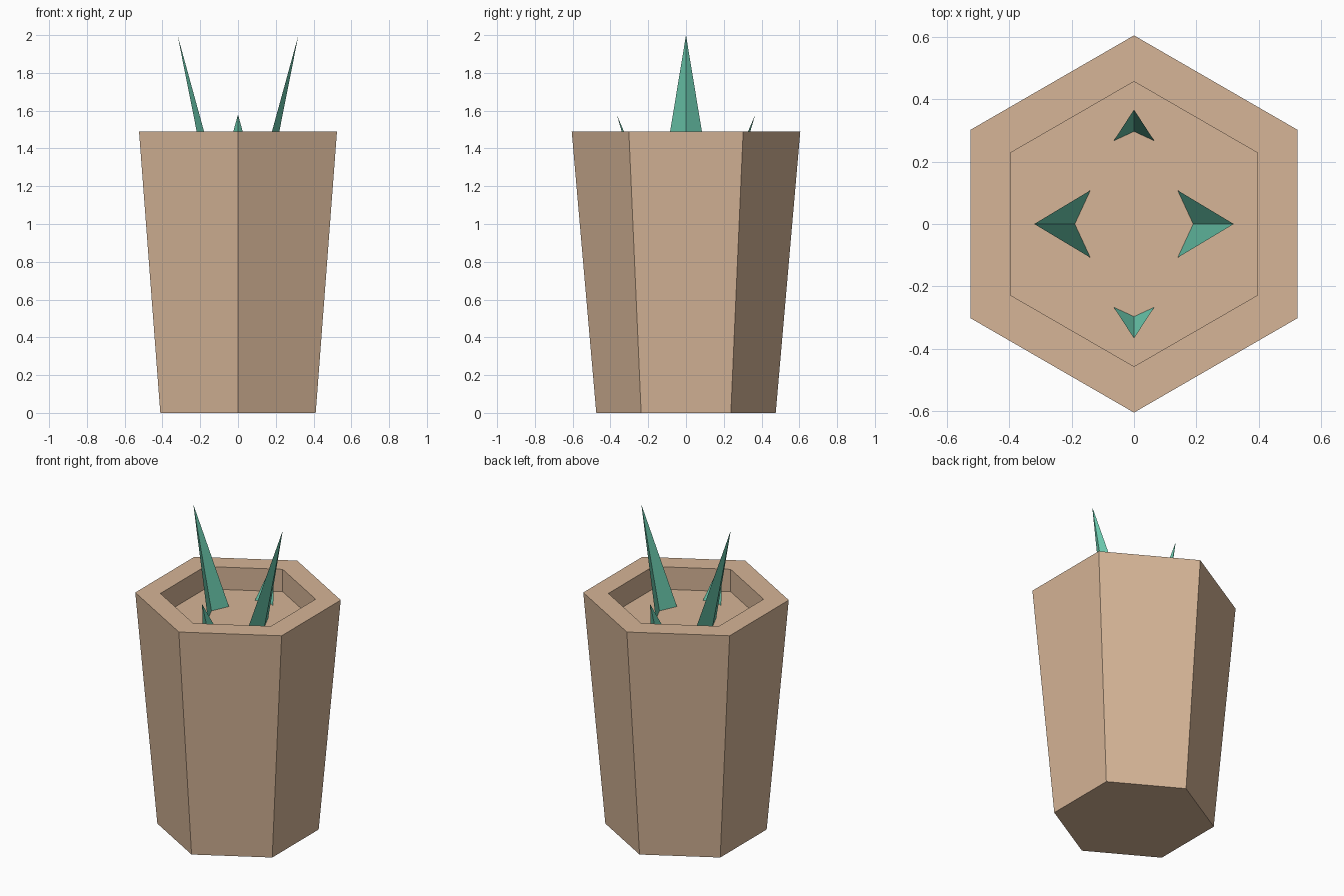
import bpy
import bmesh
from math import cos, sin, pi
from mathutils import Matrix

cube = bpy.data.objects.get("Cube")
if cube:
    bpy.data.objects.remove(cube, do_unlink=True)

RIM_Z = 1.49
FLOOR_Z = 1.345


def make_material(name, rgb):
    mat = bpy.data.materials.new(name)
    mat.use_nodes = True
    colour = (*rgb, 1.0)
    mat.diffuse_color = colour
    mat.node_tree.nodes["Principled BSDF"].inputs["Base Color"].default_value = colour
    return mat


def add_object(name, bm, mat):
    mesh = bpy.data.meshes.new(name)
    bm.to_mesh(mesh)
    bm.free()
    mesh.materials.append(mat)
    obj = bpy.data.objects.new(name, mesh)
    bpy.context.collection.objects.link(obj)
    return obj


clay = make_material("clay", (0.672, 0.462, 0.309))
leaf_green = make_material("leaf green", (0.150, 0.604, 0.434))

# Hexagonal pot: rings from the base up the outside, over the rim, down to the floor
bm = bmesh.new()
rings = []
for radius, z in [(0.475, 0), (0.605, RIM_Z), (0.457, RIM_Z), (0.457, FLOOR_Z)]:
    angles = [pi / 2 + i * pi / 3 for i in range(6)]
    rings.append([bm.verts.new((radius * cos(a), radius * sin(a), z)) for a in angles])
for low, high in zip(rings, rings[1:]):
    for i in range(6):
        j = (i + 1) % 6
        bm.faces.new((low[i], low[j], high[j], high[i]))
bm.faces.new(list(reversed(rings[0])))
bm.faces.new(rings[-1])
bmesh.ops.recalc_face_normals(bm, faces=bm.faces)
add_object("pot", bm, clay)


# Folded blade leaning outward along +x, turned about the pot axis
def add_leaf(name, angle, edge_x, fold_x, tip_x, half_width, tip_z):
    bm = bmesh.new()
    tip = bm.verts.new((tip_x, 0, tip_z))
    fold = bm.verts.new((fold_x, 0, FLOOR_Z))
    left = bm.verts.new((edge_x, half_width, FLOOR_Z))
    right = bm.verts.new((edge_x, -half_width, FLOOR_Z))
    bm.faces.new((fold, left, tip))
    bm.faces.new((right, fold, tip))
    bm.transform(Matrix.Rotation(angle, 4, "Z"))
    add_object(name, bm, leaf_green)


for side, angle in (("left", 0), ("right", pi)):
    add_leaf(side + "_tall_leaf", angle, 0.14, 0.19, 0.32, 0.108, 2.0)
for side, angle in (("back", pi / 2), ("front", -pi / 2)):
    add_leaf(side + "_short_leaf", angle, 0.267, 0.297, 0.367, 0.065, 1.58)
